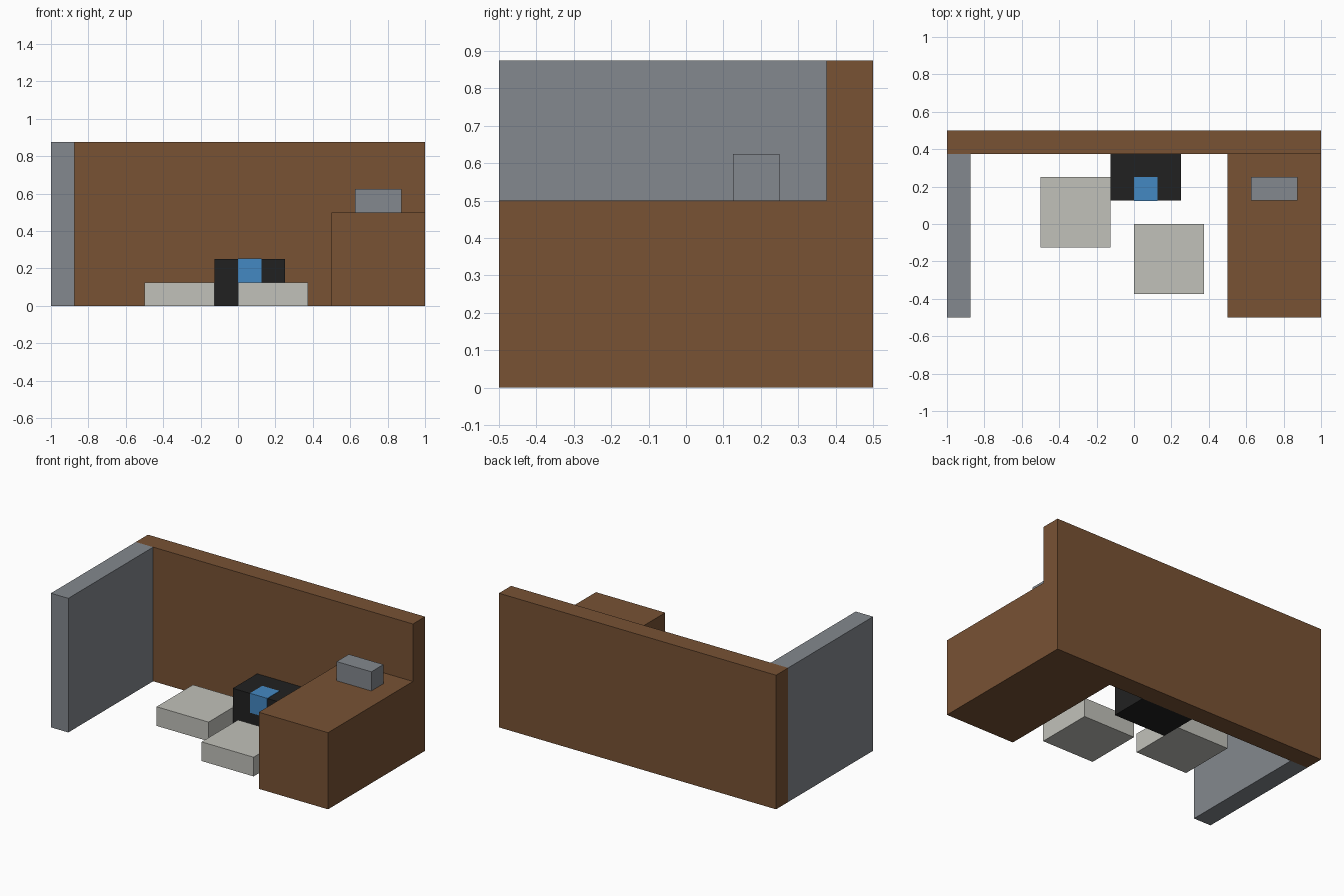
import bpy
import bmesh

# Clear only the default cube
cube = bpy.data.objects.get("Cube")
if cube:
    bpy.data.objects.remove(cube, do_unlink=True)


def to_linear(c):
    c /= 255
    return c / 12.92 if c <= 0.04045 else ((c + 0.055) / 1.055) ** 2.4


def make_material(name, rgb):
    colour = [to_linear(c) for c in rgb] + [1.0]
    mat = bpy.data.materials.new(name)
    mat.use_nodes = True
    mat.diffuse_color = colour
    bsdf = mat.node_tree.nodes["Principled BSDF"]
    bsdf.inputs["Base Color"].default_value = colour
    bsdf.inputs["Roughness"].default_value = 0.8
    return mat


def box(name, low, high, mat):
    """Axis-aligned block spanning two opposite corners."""
    bm = bmesh.new()
    bmesh.ops.create_cube(bm, size=1)
    for v in bm.verts:
        v.co = [(a + b) / 2 + c * (b - a) for a, b, c in zip(low, high, v.co)]
    mesh = bpy.data.meshes.new(name)
    bm.to_mesh(mesh)
    bm.free()
    mesh.materials.append(mat)
    obj = bpy.data.objects.new(name, mesh)
    bpy.context.collection.objects.link(obj)
    return obj


brown = make_material("brown wood", (120, 82, 52))
grey = make_material("slate grey", (131, 136, 142))
stone = make_material("pale stone", (193, 193, 186))
black = make_material("black", (33, 33, 33))
blue = make_material("blue", (68, 136, 194))

# Walls and counter
box("back_wall", (-1, 0.375, 0), (1, 0.5, 0.875), brown)
box("side_wall", (-1, -0.5, 0), (-0.875, 0.375, 0.875), grey)
box("counter", (0.5, -0.5, 0), (1, 0.375, 0.5), brown)
box("counter_box", (0.625, 0.125, 0.5), (0.875, 0.25, 0.625), grey)

# Low slabs on the floor
for name, x, y in (("rear_slab", -0.5, -0.125), ("front_slab", 0, -0.375)):
    box(name, (x, y, 0), (x + 0.375, y + 0.375, 0.125), stone)

# Dark cabinet with a blue block set into its front top edge,
# standing a hair proud so the surfaces do not overlap
box("cabinet", (-0.125, 0.125, 0), (0.25, 0.375, 0.25), black)
box("cabinet_inset", (0, 0.123, 0.125), (0.125, 0.25, 0.252), blue)
